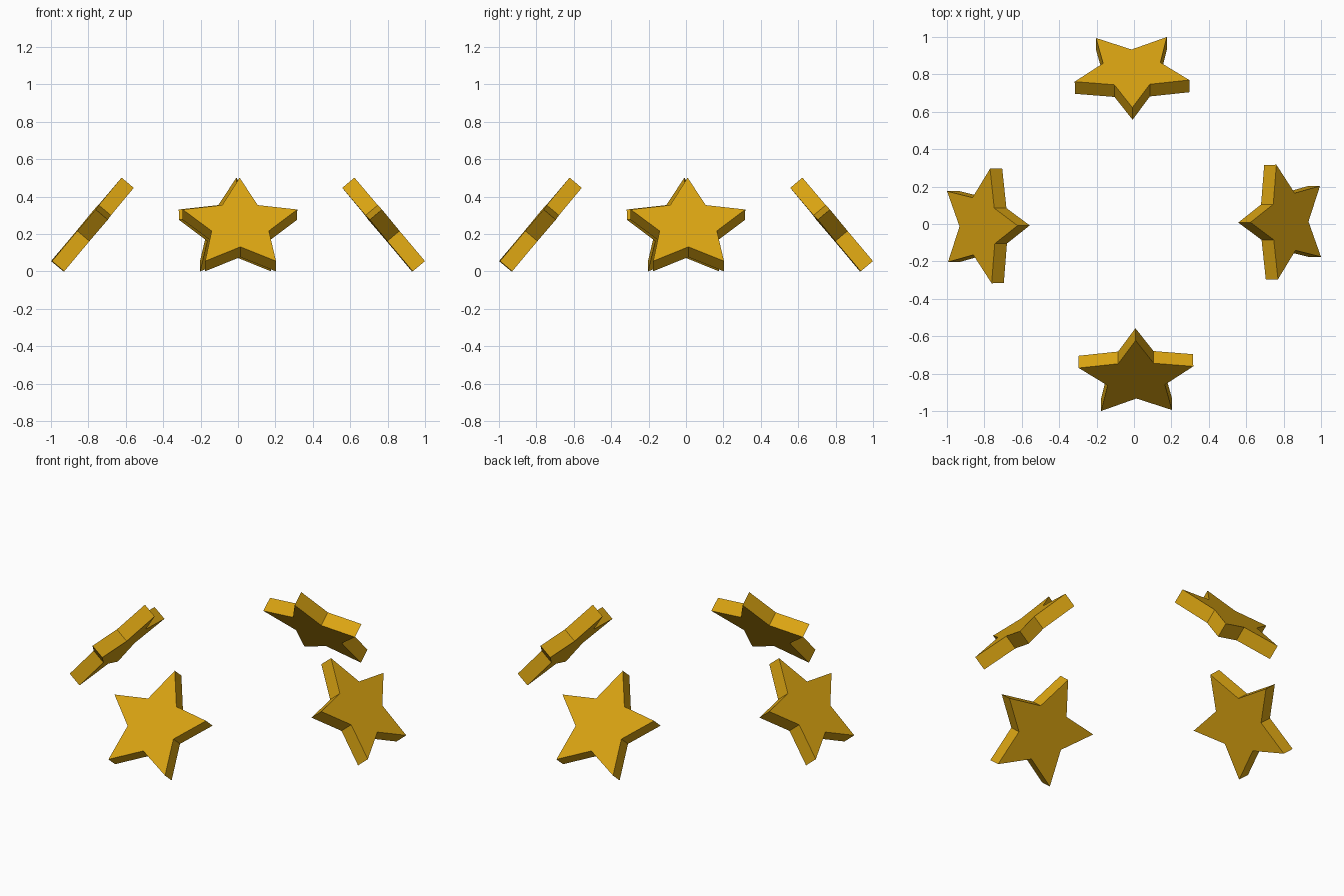
import bpy
import bmesh
from math import sin, cos, pi, radians
from mathutils import Matrix

cube = bpy.data.objects.get("Cube")
if cube:
    bpy.data.objects.remove(cube, do_unlink=True)

POINT_RADIUS = 0.322
NOTCH_RADIUS = 0.161
THICKNESS = 0.085
TILT = radians(50)
TWIST = radians(0.8)      # slight turn of the whole ring
FOOT = 0.997              # distance from centre to the lower outer edge

# Gold material
gold = bpy.data.materials.new("gold")
gold.use_nodes = True
colour = (0.70, 0.37, 0.006, 1)
gold.diffuse_color = colour
gold.node_tree.nodes["Principled BSDF"].inputs["Base Color"].default_value = colour


def star_mesh():
    """Flat five-pointed star with its front on z = 0, extruded backwards."""
    bm = bmesh.new()
    outline = []
    for i in range(10):
        r = NOTCH_RADIUS if i % 2 else POINT_RADIUS
        a = pi / 2 + i * pi / 5
        outline.append(bm.verts.new((r * cos(a), r * sin(a), 0)))
    face = bm.faces.new(outline)
    extruded = bmesh.ops.extrude_face_region(bm, geom=[face], use_keep_orig=True)
    verts = [v for v in extruded["geom"] if isinstance(v, bmesh.types.BMVert)]
    bmesh.ops.translate(bm, verts=verts, vec=(0, 0, -THICKNESS))
    bmesh.ops.recalc_face_normals(bm, faces=bm.faces)
    mesh = bpy.data.meshes.new("star")
    bm.to_mesh(mesh)
    bm.free()
    mesh.materials.append(gold)
    return mesh


# Four stars leaning inwards, one on each side
mesh = star_mesh()
drop = POINT_RADIUS * cos(pi / 5)
lean = Matrix.Translation((0, -FOOT + drop * cos(TILT),
                           THICKNESS * cos(TILT) + drop * sin(TILT)))
lean = lean @ Matrix.Rotation(TILT, 4, "X")
for i, side in enumerate(("front", "left", "back", "right")):
    star = bpy.data.objects.new(side + "_star", mesh)
    bpy.context.collection.objects.link(star)
    star.matrix_world = Matrix.Rotation(i * pi / 2 + TWIST, 4, "Z") @ lean
